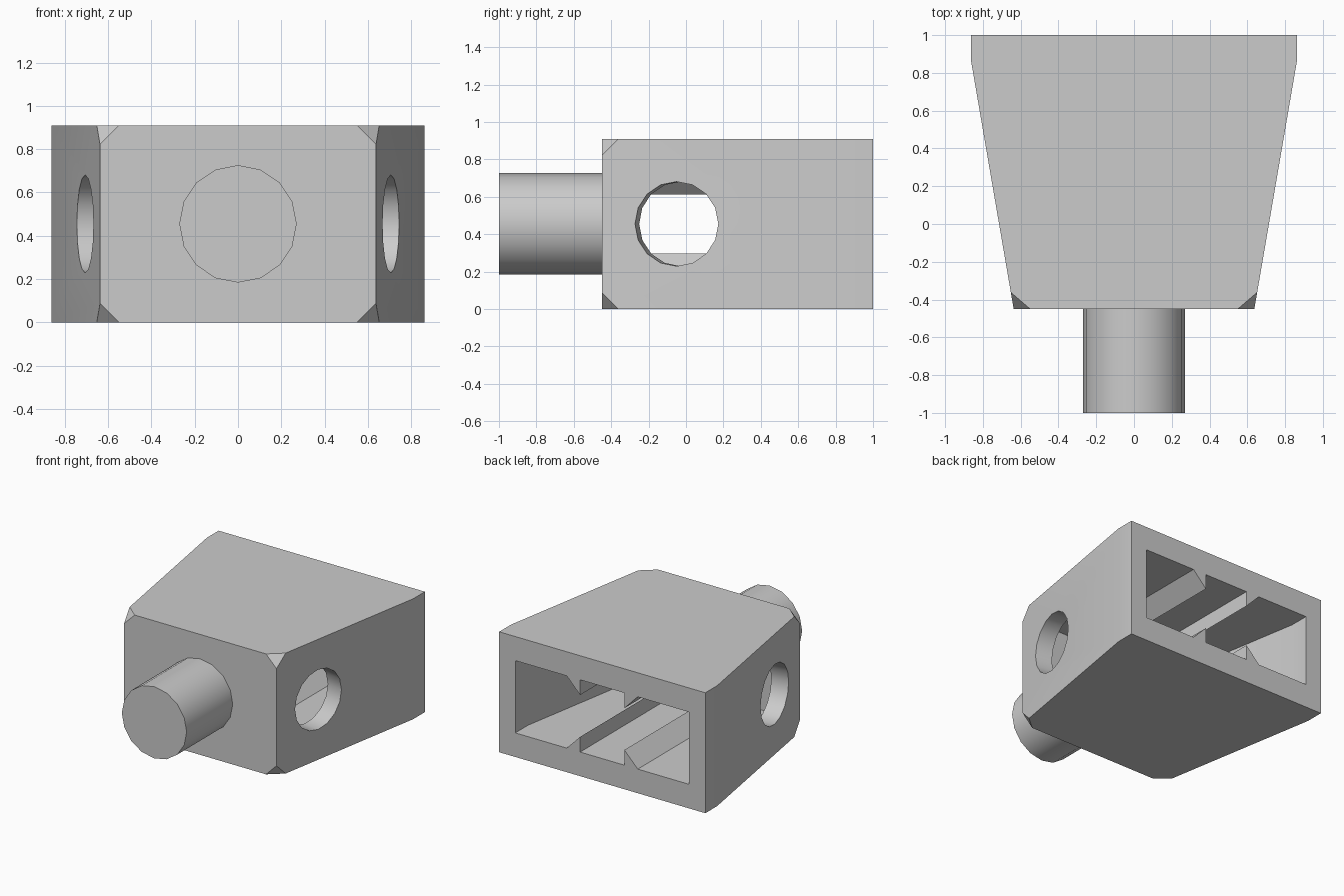
import bpy
import bmesh
import math
from mathutils import Vector, Matrix

cube = bpy.data.objects.get("Cube")
if cube:
    bpy.data.objects.remove(cube, do_unlink=True)

HEIGHT = 0.91
MID = HEIGHT / 2
FRONT, BREAK, BACK = -0.45, 0.86, 1.0
HALF_FRONT, HALF_BACK = 0.637, 0.862
SLOPE = (HALF_BACK - HALF_FRONT) / (BREAK - FRONT)
SIDE_WALL = 0.135
LOW, HIGH = 0.182, HEIGHT - 0.182

grey = bpy.data.materials.new("light grey")
grey.use_nodes = True
grey.diffuse_color = (0.6, 0.6, 0.6, 1)
grey.node_tree.nodes["Principled BSDF"].inputs["Base Color"].default_value = (0.6, 0.6, 0.6, 1)


def finish(name, bm):
    bmesh.ops.recalc_face_normals(bm, faces=bm.faces)
    mesh = bpy.data.meshes.new(name)
    bm.to_mesh(mesh)
    bm.free()
    mesh.materials.append(grey)
    obj = bpy.data.objects.new(name, mesh)
    bpy.context.collection.objects.link(obj)
    return obj


def prism(points, offset):
    """Closed polygon extruded along an offset vector."""
    bm = bmesh.new()
    face = bm.faces.new([bm.verts.new(p) for p in points])
    top = bmesh.ops.extrude_face_region(bm, geom=[face])["geom"]
    moved = [v for v in top if isinstance(v, bmesh.types.BMVert)]
    bmesh.ops.translate(bm, verts=moved, vec=offset)
    return bm


def plan(half_front, half_back, front, brk, back, z):
    """Mirrored tapering outline seen from above."""
    right = [(half_front, front, z), (half_back, brk, z), (half_back, back, z)]
    return right + [(-x, y, h) for x, y, h in reversed(right)]


def cylinder(name, radius, depth, matrix):
    bm = bmesh.new()
    bmesh.ops.create_cone(bm, cap_ends=True, segments=16, radius1=radius,
                          radius2=radius, depth=depth, matrix=matrix)
    return finish(name, bm)


def select_only(obj):
    bpy.ops.object.select_all(action="DESELECT")
    obj.select_set(True)
    bpy.context.view_layer.objects.active = obj


def subtract(target, cutter):
    cutter.hide_render = True
    mod = target.modifiers.new("cut", "BOOLEAN")
    mod.operation = "DIFFERENCE"
    mod.solver = "EXACT"
    mod.object = cutter
    select_only(target)
    bpy.ops.object.modifier_apply(modifier=mod.name)
    bpy.data.objects.remove(cutter, do_unlink=True)


# Tapered block with its four front corners cut off
bm = prism(plan(HALF_FRONT, HALF_BACK, FRONT, BREAK, BACK, 0), (0, 0, HEIGHT))
CUT = 0.088
for sx in (-1, 1):
    for sz in (-1, 1):
        a = Vector((sx * (HALF_FRONT - CUT), FRONT, MID + sz * MID))
        b = Vector((sx * HALF_FRONT, FRONT, MID + sz * (MID - CUT)))
        c = Vector((sx * (HALF_FRONT + CUT * SLOPE), FRONT + CUT, MID + sz * MID))
        normal = (b - a).cross(c - a).normalized()
        if normal.x * sx < 0:
            normal.negate()
        geom = bm.verts[:] + bm.edges[:] + bm.faces[:]
        cut = bmesh.ops.bisect_plane(bm, geom=geom, plane_co=a, plane_no=normal,
                                     clear_outer=True)["geom_cut"]
        rim = [e for e in cut if isinstance(e, bmesh.types.BMEdge)]
        bmesh.ops.edgeloop_fill(bm, edges=rim)
body = finish("body", bm)

# Cavity open at the back, with four triangular ribs left standing
inner_front, overshoot = -0.272, 0.1
inner_back_half = HALF_BACK - SIDE_WALL
inner_break = BREAK - 0.01
inner_front_half = inner_back_half - SLOPE * (inner_break - inner_front)
cavity = finish("cavity_cutter", prism(
    plan(inner_front_half, inner_back_half, inner_front, inner_break, BACK + overshoot, LOW),
    (0, 0, HIGH - LOW)))
RIB_IN, RIB_OUT, RIB_TALL = 0.185, 0.297, 0.115
for sx in (-1, 1):
    for base, up in ((LOW, 1), (HIGH, -1)):
        sunk = base - up * 0.05
        y = inner_front - 0.1
        profile = [(sx * RIB_IN, y, sunk), (sx * RIB_IN, y, base + up * RIB_TALL),
                   (sx * RIB_OUT, y, base), (sx * RIB_OUT, y, sunk)]
        subtract(cavity, finish("rib_cutter", prism(profile, (0, 2, 0))))
subtract(body, cavity)

# Round holes square to each slanted side wall
HOLE_Y = -0.05
for sx in (-1, 1):
    axis = Vector((sx, -SLOPE, 0)).normalized()
    centre = Vector((sx * (HALF_FRONT + SLOPE * (HOLE_Y - FRONT)), HOLE_Y, MID))
    turn = Matrix.Rotation(math.atan2(axis.y, axis.x), 4, "Z") @ Matrix.Rotation(math.pi / 2, 4, "Y")
    subtract(body, cylinder("hole_cutter", 0.226, 0.32, Matrix.Translation(centre) @ turn))

# Round peg on the front
peg = cylinder("front_peg", 0.271, FRONT + 1.0,
               Matrix.Translation((0, (FRONT - 1.0) / 2, MID)) @ Matrix.Rotation(math.pi / 2, 4, "X"))

for obj in (body, peg):
    select_only(obj)
    bpy.ops.object.shade_smooth_by_angle(angle=math.radians(30))
